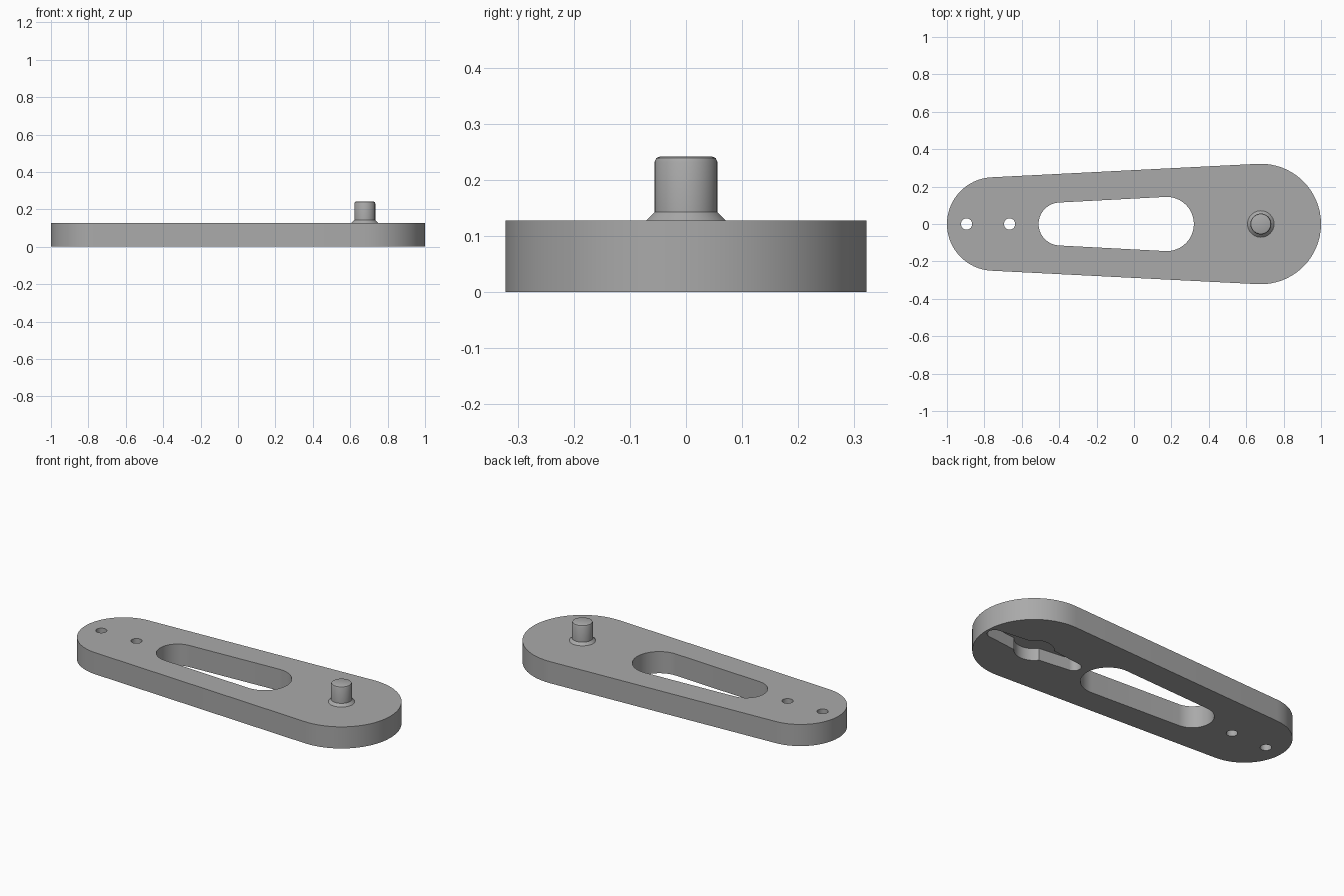
import bpy, bmesh, math

if "Cube" in bpy.data.objects:
    bpy.data.objects.remove(bpy.data.objects["Cube"])

GREY = (0.40, 0.40, 0.40, 1)
grey = bpy.data.materials.new("plain grey")
grey.use_nodes = True
grey.diffuse_color = GREY
grey.node_tree.nodes["Principled BSDF"].inputs["Base Color"].default_value = GREY

THICK = 0.128
PIN_X = 0.678


def tapered_slot(x1, r1, x2, r2, steps=32):
    """Outline of two circles on the x axis joined by their tangents."""
    a = math.acos((r1 - r2) / (x2 - x1))
    right = [-a + 2 * a * i / steps for i in range(steps + 1)]
    left = [a + 2 * (math.pi - a) * i / steps for i in range(steps + 1)]
    return ([(x2 + r2 * math.cos(t), r2 * math.sin(t)) for t in right]
            + [(x1 + r1 * math.cos(t), r1 * math.sin(t)) for t in left])


def circle(x, r, n=40):
    return [(x + r * math.cos(math.tau * i / n), r * math.sin(math.tau * i / n))
            for i in range(n)]


def finish(name, bm):
    bmesh.ops.recalc_face_normals(bm, faces=bm.faces)
    mesh = bpy.data.meshes.new(name)
    bm.to_mesh(mesh)
    bm.free()
    mesh.materials.append(grey)
    ob = bpy.data.objects.new(name, mesh)
    bpy.context.collection.objects.link(ob)
    return ob


def prism(name, outline, z0, z1):
    bm = bmesh.new()
    face = bm.faces.new([bm.verts.new((x, y, z0)) for x, y in outline])
    top = bmesh.ops.extrude_face_region(bm, geom=[face], use_keep_orig=True)
    verts = [v for v in top["geom"] if isinstance(v, bmesh.types.BMVert)]
    bmesh.ops.translate(bm, verts=verts, vec=(0, 0, z1 - z0))
    return finish(name, bm)


def smooth(ob):
    bpy.ops.object.select_all(action="DESELECT")
    ob.select_set(True)
    bpy.context.view_layer.objects.active = ob
    bpy.ops.object.shade_smooth_by_angle(angle=math.radians(30))


def cut(target, cutter):
    mod = target.modifiers.new(cutter.name, "BOOLEAN")
    mod.operation = "DIFFERENCE"
    mod.solver = "EXACT"
    mod.object = cutter
    bpy.context.view_layer.objects.active = target
    bpy.ops.object.modifier_apply(modifier=mod.name)
    bpy.data.objects.remove(cutter)


# Tapered arm plate with its through openings
plate = prism("arm_plate", tapered_slot(-0.75, 0.25, PIN_X, 0.322), 0, THICK)
cut(plate, prism("slot_cutter", tapered_slot(-0.395, 0.115, 0.175, 0.145), -0.1, 0.3))
for hole_x in (-0.895, -0.665):
    cut(plate, prism("hole_cutter", circle(hole_x, 0.03), -0.1, 0.3))

# Underside recess: round hub with two tapered arms
DEPTH = 0.07
cut(plate, prism("hub_cutter", circle(PIN_X, 0.105), -0.1, DEPTH))
cut(plate, prism("inner_arm_cutter", tapered_slot(0.41, 0.04, PIN_X, 0.07), -0.1, DEPTH))
cut(plate, prism("outer_arm_cutter", tapered_slot(PIN_X, 0.07, 0.945, 0.04), -0.1, DEPTH))
smooth(plate)

# Turned pin with a flared foot and a rounded top edge
profile = [(0.071, THICK - 0.01), (0.071, THICK), (0.056, 0.143), (0.056, 0.232),
           (0.053, 0.239), (0.046, 0.242)]
SIDES = 40
bm = bmesh.new()
rings = [[bm.verts.new((x, y, z)) for x, y in circle(0, r, SIDES)] for r, z in profile]
for low, high in zip(rings, rings[1:]):
    for i in range(SIDES):
        j = (i + 1) % SIDES
        bm.faces.new((low[i], low[j], high[j], high[i]))
bm.faces.new(rings[0])
bm.faces.new(rings[-1])
pin = finish("pin", bm)
pin.location.x = PIN_X
smooth(pin)
